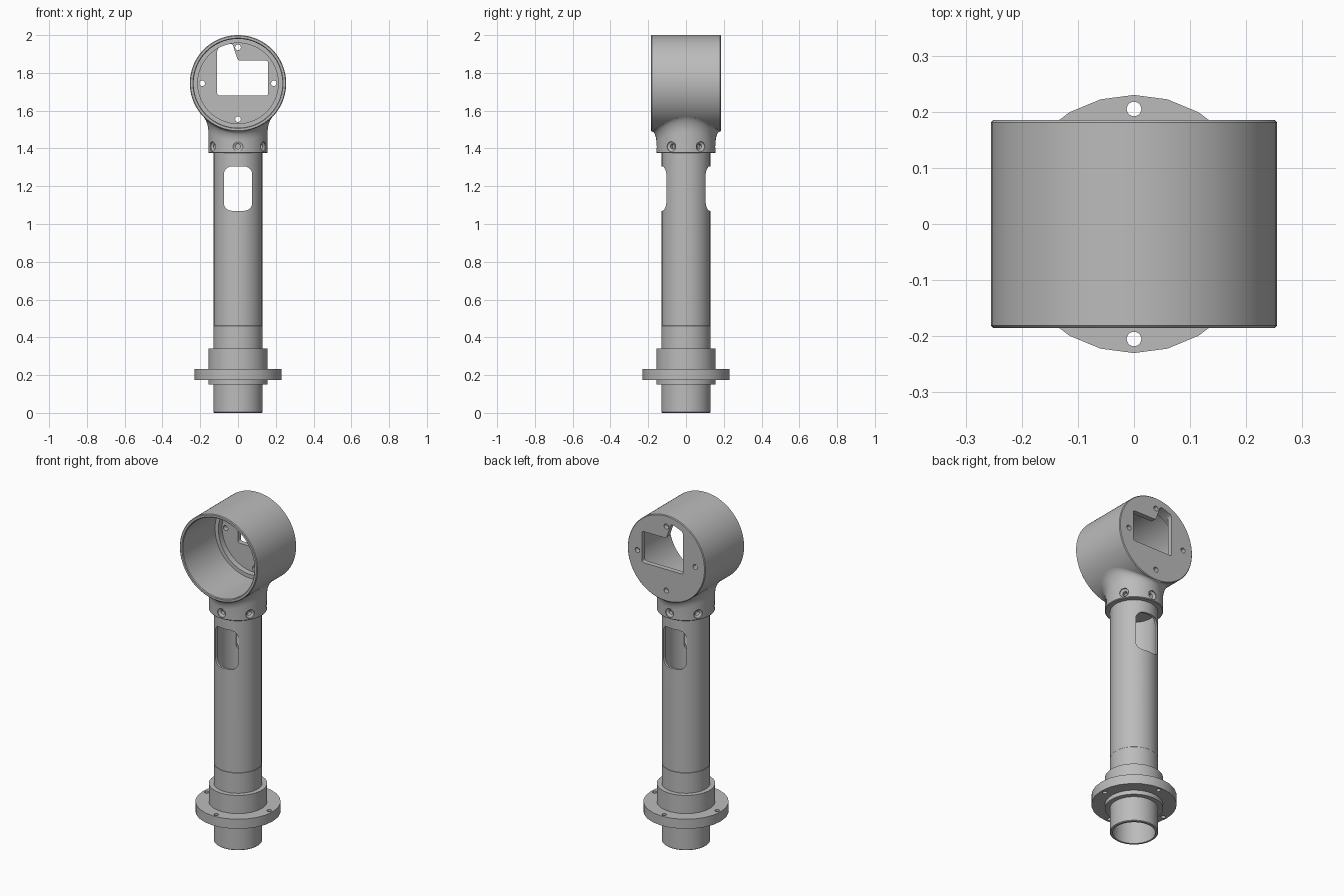
import bpy, bmesh
from math import sin, cos, pi, sqrt, radians
from mathutils import Matrix, Vector

if "Cube" in bpy.data.objects:
    bpy.data.objects.remove(bpy.data.objects["Cube"], do_unlink=True)

GREY = (0.5, 0.5, 0.5, 1)
mat = bpy.data.materials.new("plain grey")
mat.use_nodes = True
mat.diffuse_color = GREY
mat.node_tree.nodes["Principled BSDF"].inputs["Base Color"].default_value = GREY

HEAD_Z, HEAD_R, HEAD_Y = 1.745, 0.255, 0.185
BORE_R, STEP_R = 0.235, 0.213
TO_Y = Matrix.Rotation(-pi / 2, 4, 'X')  # turns the lathe axis from z to y


def rings(bm, profile, n, closed, matrix=Matrix()):
    """Lathe a profile; each point is a radius and a height or height function."""
    rows = []
    for r, z in profile:
        row = []
        for i in range(n):
            x, y = r * cos(2 * pi * i / n), r * sin(2 * pi * i / n)
            row.append(bm.verts.new(matrix @ Vector((x, y, z(x) if callable(z) else z))))
        rows.append(row)
    pairs = list(zip(rows, rows[1:])) + ([(rows[-1], rows[0])] if closed else [])
    for a, b in pairs:
        for i in range(n):
            j = (i + 1) % n
            bm.faces.new((a[i], a[j], b[j], b[i]))


def prism(bm, points, y0, y1, radius):
    """Extrude an x-z outline along y and round its sharp corners."""
    face = bm.faces.new([bm.verts.new((x, y0, z)) for x, z in points])
    ext = bmesh.ops.extrude_face_region(bm, geom=[face])["geom"]
    bmesh.ops.translate(bm, vec=(0, y1 - y0, 0),
                        verts=[g for g in ext if isinstance(g, bmesh.types.BMVert)])
    if not bm.faces.get(face.verts):
        bm.faces.new(list(face.verts))
    bmesh.ops.recalc_face_normals(bm, faces=bm.faces)
    edges = [e for e in bm.edges if abs(e.verts[0].co.y - e.verts[1].co.y) > 0.01
             and e.calc_face_angle(0) > 0.6]
    bmesh.ops.bevel(bm, geom=edges, offset=radius, segments=6, profile=0.5, affect='EDGES')


def finish(name, bm):
    bmesh.ops.remove_doubles(bm, verts=bm.verts, dist=1e-5)
    bmesh.ops.recalc_face_normals(bm, faces=bm.faces)
    mesh = bpy.data.meshes.new(name)
    bm.to_mesh(mesh)
    bm.free()
    mesh.materials.append(mat)
    ob = bpy.data.objects.new(name, mesh)
    bpy.context.collection.objects.link(ob)
    return ob


def lathe(name, profile, n=64, closed=True, matrix=Matrix()):
    bm = bmesh.new()
    rings(bm, profile, n, closed, matrix)
    return finish(name, bm)


def activate(ob):
    bpy.ops.object.select_all(action='DESELECT')
    ob.select_set(True)
    bpy.context.view_layer.objects.active = ob


def cut(ob, bm):
    cutter = finish("cutter", bm)
    cutter.hide_render = True
    mod = ob.modifiers.new("cut", 'BOOLEAN')
    mod.operation, mod.solver, mod.object = 'DIFFERENCE', 'EXACT', cutter
    activate(ob)
    bpy.ops.object.modifier_apply(modifier=mod.name)
    bpy.data.objects.remove(cutter, do_unlink=True)


def pin(r, a, b):
    return [(0, a), (r, a), (r, b), (0, b)]


# Cup-shaped head, open at the front, with a stepped bore and a back plate
c = 0.004
head_axis = Matrix.Translation((0, 0, HEAD_Z)) @ TO_Y
head = lathe("head_housing", [
    (0, HEAD_Y), (HEAD_R - c, HEAD_Y), (HEAD_R, HEAD_Y - c), (HEAD_R, c - HEAD_Y),
    (HEAD_R - c, -HEAD_Y), (BORE_R + c, -HEAD_Y), (BORE_R, c - HEAD_Y),
    (BORE_R, 0.12), (STEP_R, 0.12), (STEP_R, 0.155), (0, 0.155)],
    n=96, closed=False, matrix=head_axis)

# Connector opening with a notch reaching the rim of the bore
arc = [(x, HEAD_Z + sqrt(STEP_R ** 2 - x * x)) for x in (-0.03, -0.05, -0.07, -0.09, -0.11)]
bm = bmesh.new()
prism(bm, [(-0.11, 1.68), (0.16, 1.68), (0.16, 1.865), (0, 1.865)] + arc, 0.14, 0.25, 0.012)
cut(head, bm)

# Four screw holes in the back plate
bm = bmesh.new()
for k in range(4):
    a = k * pi / 2
    rings(bm, pin(0.015, 0.14, 0.25), 20, False,
          Matrix.Translation((0.19 * cos(a), 0, HEAD_Z + 0.19 * sin(a))) @ TO_Y)
cut(head, bm)


# Collar whose filleted top follows the underside of the head
def under_head(x, offset):
    return HEAD_Z - sqrt(HEAD_R ** 2 - x * x) + offset


COLLAR_R, FILLET = 0.157, 0.025
profile = [(0, 1.375), (COLLAR_R - c, 1.375), (COLLAR_R, 1.375 + c)]
for k in range(9):
    t = k * pi / 16
    profile.append((COLLAR_R + FILLET * (1 - cos(t)),
                    lambda x, d=-0.055 * (1 - sin(t)): under_head(x, d)))
for r in (0.181, 0.15, 0.12, 0.09, 0.06, 0.03, 0):
    profile.append((r, lambda x: under_head(x, 0.008)))
collar = lathe("collar", profile, n=72, closed=False)

# Six countersunk screw holes around the collar
bm = bmesh.new()
sink = [(0, 0.12), (0.013, 0.12), (0.013, 0.142), (0.026, 0.15), (0.026, 0.21), (0, 0.21)]
for k in range(6):
    rings(bm, sink, 24, False, Matrix.Translation((0, 0, 1.41))
          @ Matrix.Rotation(k * pi / 3, 4, 'Z') @ TO_Y)
cut(collar, bm)

# Hollow post with a rounded window through front and back
post = lathe("post_tube", [
    (0.115, 0), (0.126, 0), (0.13, c), (0.13, 0.46), (0.1285, 0.462),
    (0.1285, 1.385), (0.115, 1.385)])
bm = bmesh.new()
prism(bm, [(-0.075, 1.07), (0.075, 1.07), (0.075, 1.305), (-0.075, 1.305)], -0.3, 0.3, 0.042)
cut(post, bm)

# Mounting sleeve and drilled flange near the foot
sleeve = lathe("mounting_sleeve", [(0.125, 0.15), (COLLAR_R, 0.15), (COLLAR_R, 0.34), (0.125, 0.34)])
flange = lathe("mounting_flange", [(0.15, 0.175), (0.23, 0.175), (0.23, 0.232), (0.15, 0.232)], n=24)
bm = bmesh.new()
for k in range(4):
    a = k * pi / 2
    rings(bm, pin(0.013, 0.1, 0.3), 20, False,
          Matrix.Translation((0.205 * cos(a), 0.205 * sin(a), 0)))
cut(flange, bm)

for ob in (head, collar, post, sleeve, flange):
    activate(ob)
    bpy.ops.object.shade_smooth_by_angle(angle=radians(30))
